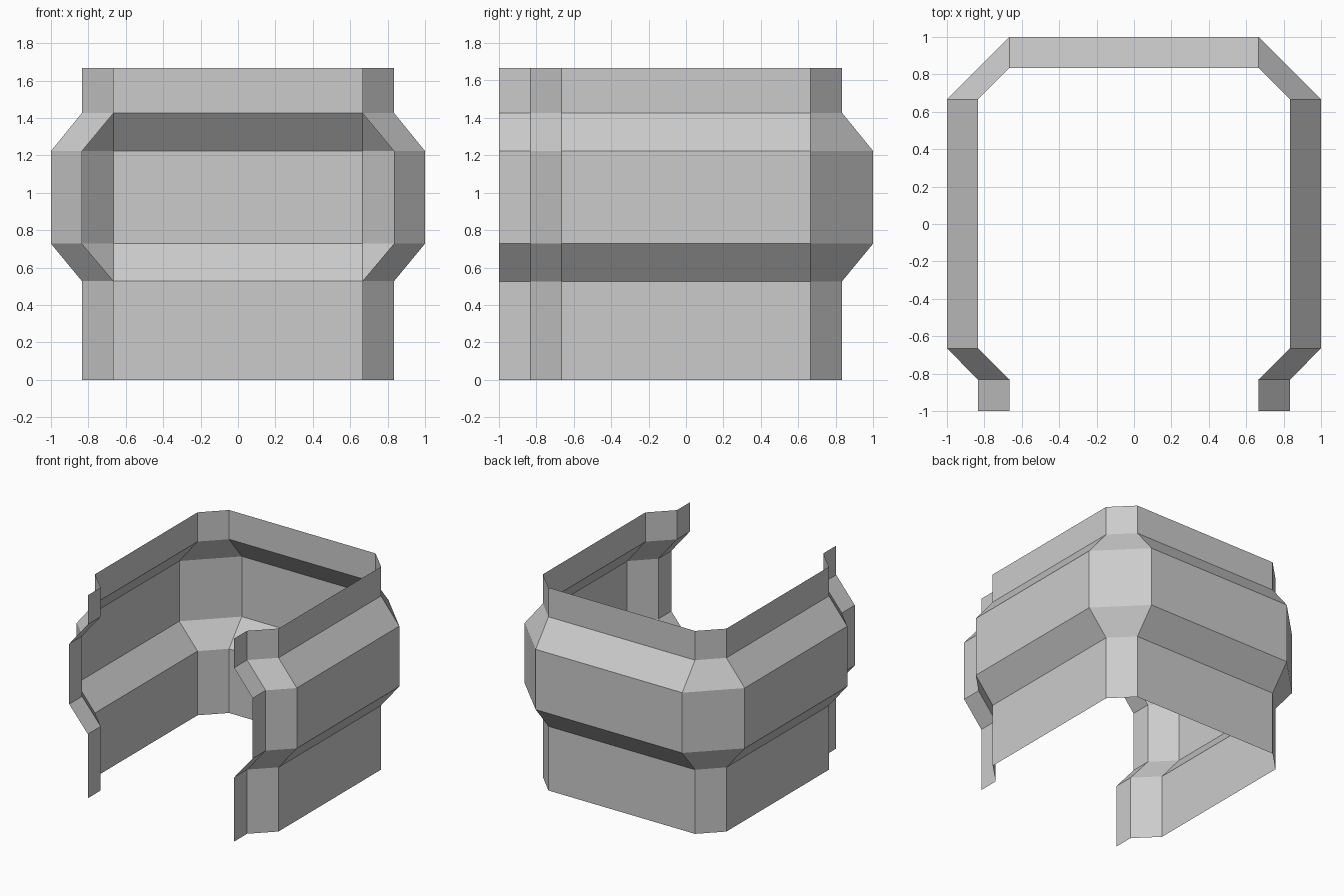
import bpy, bmesh

if "Cube" in bpy.data.objects:
    bpy.data.objects.remove(bpy.data.objects["Cube"])

# Right half of the plan path, front to back, for the narrow and the bulged levels
NARROW = [(0.665, -1), (0.665, -0.832), (0.834, -0.665), (0.834, 0.666), (0.666, 0.834)]
WIDE = [(0.834, -1), (0.834, -0.832), (1, -0.665), (1, 0.666), (0.666, 1)]

# Heights of the levels, with the path used at each one
LEVELS = [(0, NARROW), (0.527, NARROW), (0.728, WIDE),
          (1.223, WIDE), (1.427, NARROW), (1.667, NARROW)]


def full_path(half):
    """Mirror a half path across x = 0 into one continuous open path."""
    return half + [(-x, y) for x, y in reversed(half)]


# Open-fronted folded sheet wall, faces pointing outward
bm = bmesh.new()
rows = [[bm.verts.new((x, y, z)) for x, y in full_path(half)] for z, half in LEVELS]
for low, high in zip(rows, rows[1:]):
    for i in range(len(low) - 1):
        bm.faces.new((low[i], low[i + 1], high[i + 1], high[i]))

mesh = bpy.data.meshes.new("bulged_wall")
bm.to_mesh(mesh)
bm.free()
wall = bpy.data.objects.new("bulged_wall", mesh)
bpy.context.collection.objects.link(wall)
